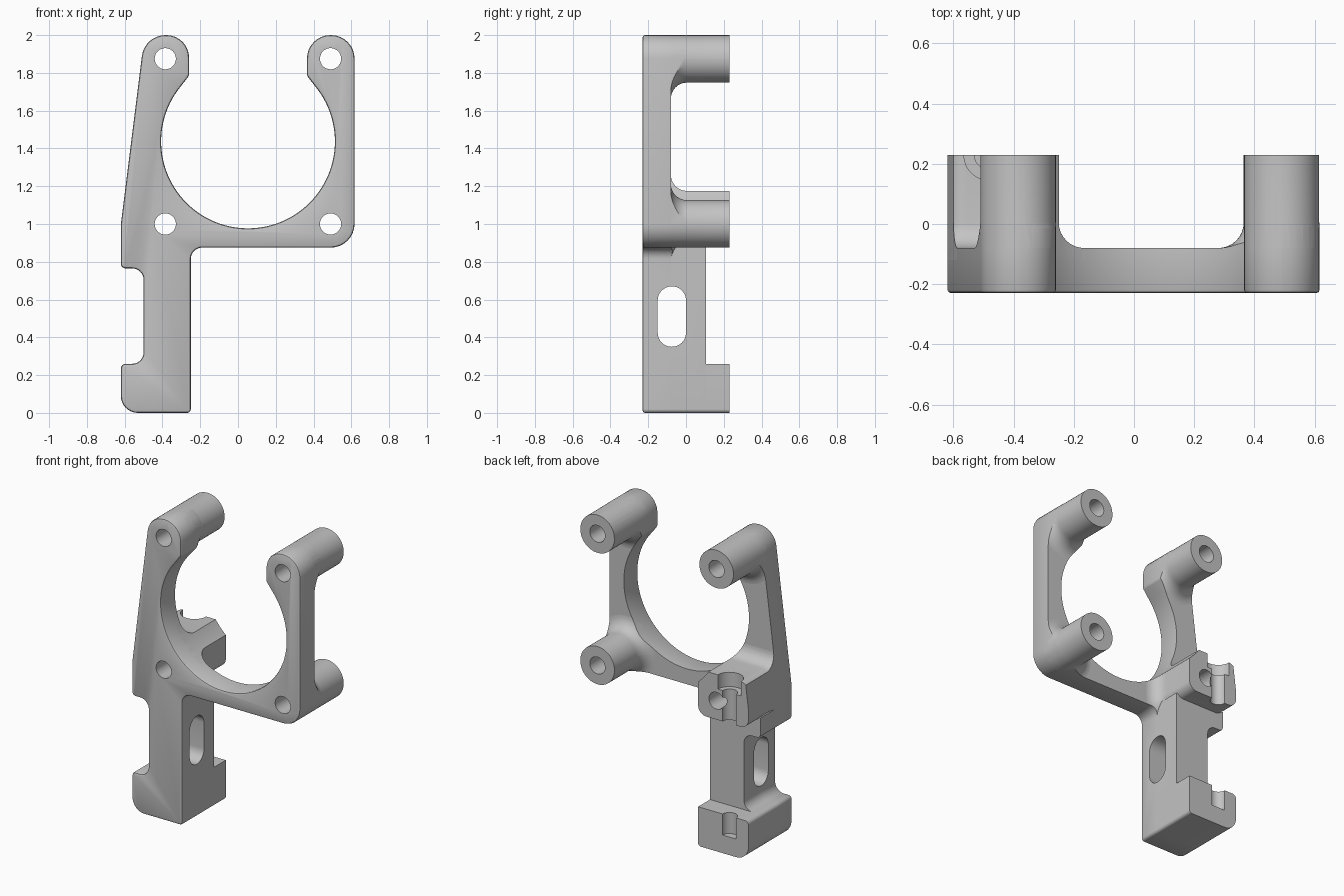
import bpy, bmesh, math
from mathutils import Vector

if "Cube" in bpy.data.objects:
    bpy.data.objects.remove(bpy.data.objects["Cube"])

grey = bpy.data.materials.new("machined_grey")
grey.use_nodes = True
grey.diffuse_color = (0.55, 0.55, 0.55, 1)
grey.node_tree.nodes["Principled BSDF"].inputs["Base Color"].default_value = (0.55, 0.55, 0.55, 1)

FRONT, PLATE_BACK, LEG_BACK, BACK = -0.23, -0.08, 0.105, 0.23
RING = Vector((0.053, 1.437))
RING_R = 0.46


def rounded(corners, steps=8):
    """Polygon from (x, z, radius) corners, each rounded by a tangent arc."""
    out = []
    for i, (x, z, r) in enumerate(corners):
        p = Vector((x, z))
        if r == 0:
            out.append(p)
            continue
        a = (Vector(corners[i - 1][:2]) - p).normalized()
        b = (Vector(corners[(i + 1) % len(corners)][:2]) - p).normalized()
        half = a.angle(b) / 2
        centre = p + (a + b).normalized() * r / math.sin(half)
        start = p + a * r / math.tan(half) - centre
        end = p + b * r / math.tan(half) - centre
        sweep = start.angle_signed(end)
        for k in range(steps + 1):
            t = -sweep * k / steps
            out.append(centre + Vector((start.x * math.cos(t) - start.y * math.sin(t),
                                        start.x * math.sin(t) + start.y * math.cos(t))))
    return out


def inset(pts, d):
    """Move a counter-clockwise polygon inwards by d, mitring its corners."""
    out = []
    for i, p in enumerate(pts):
        a = (p - pts[i - 1]).normalized()
        b = (pts[(i + 1) % len(pts)] - p).normalized()
        na, nb = Vector((-a.y, a.x)), Vector((-b.y, b.x))
        out.append(p + (na + nb) * d / (1 + na.dot(nb)))
    return out


def loft(name, layers):
    """Solid through (y, xz outline) layers with the same point count."""
    bm = bmesh.new()
    rings = [[bm.verts.new((p[0], y, p[1])) for p in pts] for y, pts in layers]
    n = len(rings[0])
    for a, b in zip(rings, rings[1:]):
        for i in range(n):
            j = (i + 1) % n
            bm.faces.new((a[i], a[j], b[j], b[i]))
    bm.faces.new(reversed(rings[0]))
    bm.faces.new(rings[-1])
    bmesh.ops.recalc_face_normals(bm, faces=bm.faces)
    me = bpy.data.meshes.new(name)
    bm.to_mesh(me)
    bm.free()
    me.materials.append(grey)
    ob = bpy.data.objects.new(name, me)
    bpy.context.collection.objects.link(ob)
    return ob


def prism(name, pts, y0, y1):
    return loft(name, [(y0, pts), (y1, pts)])


def cylinder(name, r, depth, loc, rot=(0, 0, 0)):
    bpy.ops.mesh.primitive_cylinder_add(vertices=48, radius=r, depth=depth, location=loc, rotation=rot)
    ob = bpy.context.object
    ob.name = name
    ob.data.materials.append(grey)
    return ob


def boolean(ob, cutter, operation='DIFFERENCE'):
    m = ob.modifiers.new("cut", 'BOOLEAN')
    m.operation, m.object, m.solver = operation, cutter, 'EXACT'
    bpy.context.view_layer.objects.active = ob
    bpy.ops.object.modifier_apply(modifier=m.name)


def flared(name, x, z, hx=0.1255, hz=0.1255, r=0.1245, fillet=0.085):
    """Rounded column growing out of the plate with a concave fillet at its root."""
    def section(grow):
        a, b = hx + grow, hz + grow
        return rounded([(x - a, z - b, r + grow), (x + a, z - b, r + grow),
                        (x + a, z + b, r + grow), (x - a, z + b, r + grow)], 12)
    layers = [(PLATE_BACK - 0.04, section(fillet))]
    for k in range(9):
        t = math.pi / 2 * k / 8
        layers.append((PLATE_BACK + fillet * (1 - math.cos(t)), section(fillet * (1 - math.sin(t)))))
    layers.append((BACK, section(0)))
    return loft(name, layers)


# Shared lower outline of the leg, and the full bracket outline
leg_right = [(-0.62, 0, 0.09), (-0.25, 0, 0.02)]
leg_left = [(-0.62, 0.765, 0.025), (-0.5, 0.765, 0.06), (-0.5, 0.26, 0.06), (-0.62, 0.26, 0.025)]
start, end = math.radians(39), math.radians(-219)
ring_arc = []
for k in range(81):
    t = start + (end - start) * k / 80
    ring_arc.append((RING.x + RING_R * math.cos(t), RING.y + RING_R * math.sin(t), 0))
outline = rounded(
    leg_right + [(-0.25, 0.875, 0.06), (0.617, 0.875, 0.126), (0.617, 2, 0.124),
                 (0.365, 2, 0.124), (0.365, 1.785, 0.03)]
    + ring_arc
    + [(-0.259, 1.785, 0.03), (-0.259, 2, 0.12), (-0.495, 2, 0.126), (-0.62, 1.0, 0)] + leg_left)

# Plate with softened front edges, leg and foot
edge = 0.012
plate = loft("front_plate", [(FRONT, inset(outline, edge)),
                             (FRONT + edge * 0.3, inset(outline, edge * 0.3)),
                             (FRONT + edge, outline), (PLATE_BACK, outline)])
leg = prism("leg", rounded(leg_right + [(-0.25, 0.9, 0), (-0.62, 0.9, 0)] + leg_left),
            PLATE_BACK - 0.02, LEG_BACK)
foot = prism("foot", rounded(leg_right + [(-0.25, 0.26, 0), (-0.62, 0.26, 0.025)]),
             LEG_BACK - 0.04, BACK)

# Clamp hub and standoff posts, trimmed to the bracket outline
hub = flared("clamp_hub", -0.4355, 1.025, 0.1855, 0.15, 0.06)
columns = [hub,
           flared("upper_right_post", -0.385, 1.874),
           flared("lower_left_post", 0.49, 1.001),
           flared("upper_left_post", 0.49, 1.874)]
trim = prism("trim_helper", outline, FRONT - 0.1, BACK + 0.1)
for col in columns:
    boolean(col, trim, 'INTERSECT')

# One screw hole through the plate and each column
helpers = [trim]
holes = [(x, z) for x in (-0.385, 0.49) for z in (1.0, 1.875)]
for (x, z), col in zip(holes, columns):
    c = cylinder("screw_cutter", 0.056, 1, (x, 0, z), (math.pi / 2, 0, 0))
    helpers.append(c)
    boolean(plate, c)
    boolean(col, c)

# Sideways slot through the leg
slot = prism("slot_cutter", rounded([(-0.15, 0.35, 0.0745), (0, 0.35, 0.0745),
                                     (0, 0.67, 0.0745), (-0.15, 0.67, 0.0745)]), -1, 1)
slot.rotation_euler.z = math.pi / 2
bpy.context.view_layer.update()
boolean(plate, slot)
boolean(leg, slot)

# Vertical rod groove in foot and hub, with a counterbore on top of the hub
groove = cylinder("groove_cutter", 0.05, 1.2, (-0.48, BACK, 0.72))
bore = cylinder("counterbore_cutter", 0.085, 0.3, (-0.48, BACK, 1.23))
boolean(foot, groove)
boolean(hub, groove)
boolean(hub, bore)

for c in helpers + [slot, groove, bore]:
    bpy.data.objects.remove(c)

# Smooth the curved walls, keep the edges crisp
bpy.ops.object.select_all(action='DESELECT')
for ob in [plate, leg, foot] + columns:
    ob.select_set(True)
bpy.context.view_layer.objects.active = plate
bpy.ops.object.shade_smooth_by_angle(angle=math.radians(30))
